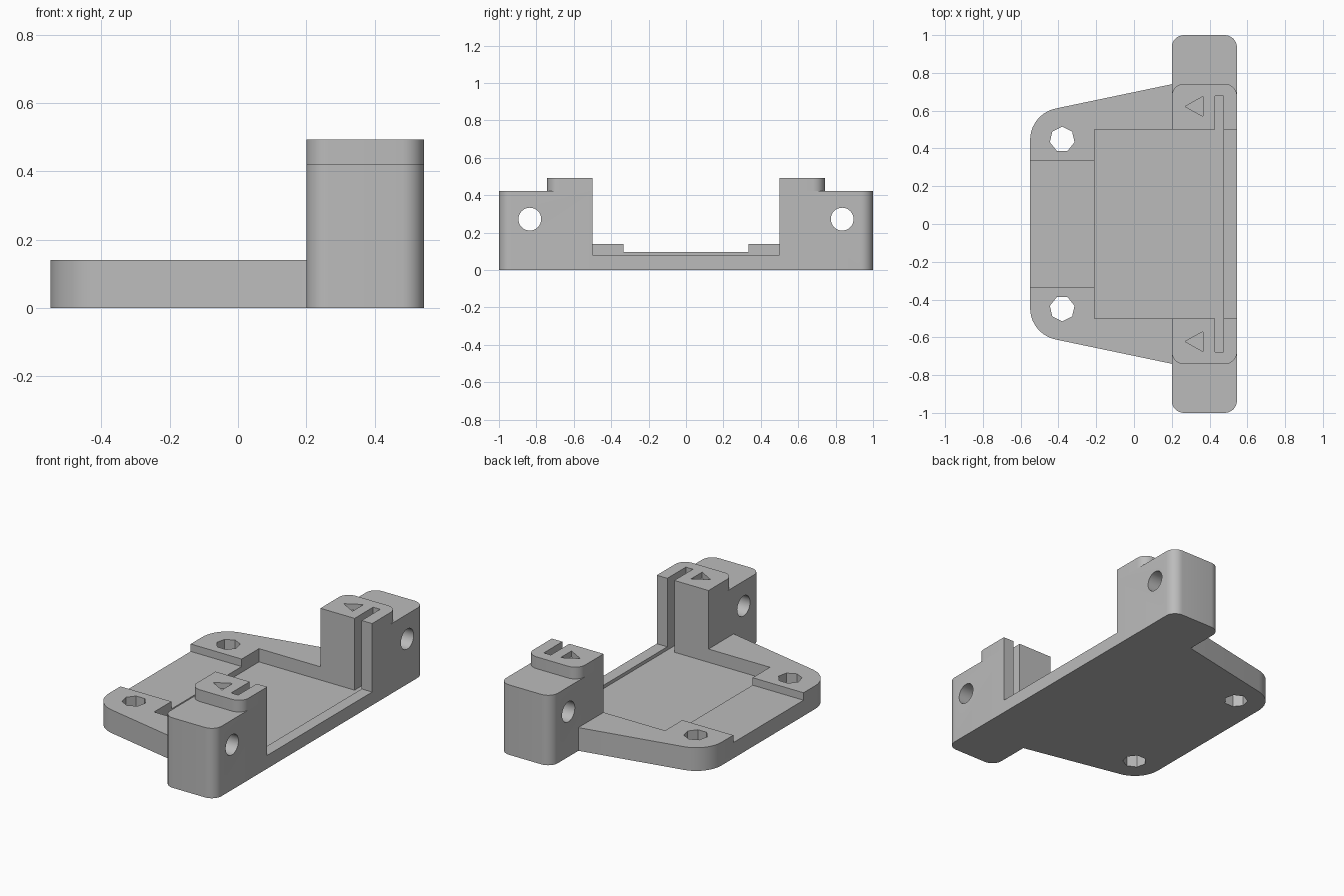
import bpy, bmesh
from math import sin, cos, radians

cube = bpy.data.objects.get("Cube")
if cube:
    bpy.data.objects.remove(cube, do_unlink=True)

grey = bpy.data.materials.new("plain grey")
grey.use_nodes = True
grey.diffuse_color = (0.5, 0.5, 0.5, 1)
grey.node_tree.nodes["Principled BSDF"].inputs["Base Color"].default_value = grey.diffuse_color

LEFT, RIGHT = -0.55, 0.545           # ends of the bracket in x
POST_X, POST_Y = 0.2, 0.5            # inner edges of the posts
PLATE_TOP, LIP, FLOOR, CHANNEL = 0.14, 0.08, 0.06, 0.095
POST_TOP, CAP_TOP = 0.422, 0.493
HOLE_X, HOLE_Y = -0.38, 0.445


def arc(cx, cy, r, start, end, steps):
    """Points along an arc, angles in degrees."""
    angles = [radians(start + (end - start) * i / steps) for i in range(steps + 1)]
    return [(cx + r * cos(a), cy + r * sin(a)) for a in angles]


def box(x0, x1, y0, y1):
    return [(x0, y0), (x1, y0), (x1, y1), (x0, y1)]


def mirror(points, side):
    return [(x, y * side) for x, y in points]


def prism(name, points, low, high, along_x=False):
    """Extrude an outline up z, or a (y, z) outline along x."""
    place = (lambda p, h: (h, p[0], p[1])) if along_x else (lambda p, h: (p[0], p[1], h))
    bm = bmesh.new()
    bottom = [bm.verts.new(place(p, low)) for p in points]
    top = [bm.verts.new(place(p, high)) for p in points]
    bm.faces.new(bottom)
    bm.faces.new(top)
    for i in range(len(points)):
        j = (i + 1) % len(points)
        bm.faces.new((bottom[i], bottom[j], top[j], top[i]))
    bmesh.ops.recalc_face_normals(bm, faces=bm.faces)
    mesh = bpy.data.meshes.new(name)
    bm.to_mesh(mesh)
    bm.free()
    mesh.materials.append(grey)
    obj = bpy.data.objects.new(name, mesh)
    bpy.context.collection.objects.link(obj)
    return obj


def activate(obj):
    bpy.ops.object.select_all(action="DESELECT")
    obj.select_set(True)
    bpy.context.view_layer.objects.active = obj


def carve(obj, *cutters):
    """Subtract the cutters, remove them and shade the rounded corners."""
    activate(obj)
    for cutter in cutters:
        cutter.hide_render = True
        mod = obj.modifiers.new("cut", "BOOLEAN")
        mod.operation = "DIFFERENCE"
        mod.solver = "EXACT"
        mod.object = cutter
        bpy.ops.object.modifier_apply(modifier=mod.name)
        bpy.data.objects.remove(cutter, do_unlink=True)
    bpy.ops.object.shade_smooth_by_angle(angle=radians(30))


def rounded_block(y_end, r):
    """Block outline with its two outer corners rounded."""
    return ([(POST_X, POST_Y), (RIGHT, POST_Y)]
            + arc(RIGHT - r, y_end - r, r, 0, 90, 8)
            + arc(POST_X + r, y_end - r, r, 90, 180, 8))


# Tapered base plate, fitted between the posts
half = [(RIGHT, POST_Y), (POST_X, POST_Y), (POST_X, 0.74)]
half += arc(HOLE_X, HOLE_Y, 0.17, 101.5, 180, 10)
plate = prism("base_plate", half + mirror(half, -1)[::-1], 0, PLATE_TOP)
cutters = [
    prism("pocket", box(-0.21, 0.475, -POST_Y, POST_Y), FLOOR, 1),
    prism("lip_cut", box(0.4, 0.6, -0.6, 0.6), LIP, 1),
    prism("channel", box(-0.6, -0.2, -0.335, 0.335), CHANNEL, 1),
]
for side in (1, -1):
    # Seven-sided screw holes
    ring = arc(HOLE_X, HOLE_Y + 0.003, 0.067, 90, 450, 7)[:-1]
    cutters.append(prism("screw_hole", mirror(ring, side), -1, 1))
carve(plate, *cutters)

# Posts with stepped caps
for side, label in ((1, "back"), (-1, "front")):
    def slot():
        return prism("slot", mirror(box(0.428, 0.475, 0.4, 0.677), side), FLOOR, 1)

    post = prism(label + "_post", mirror(rounded_block(1, 0.065), side), 0, POST_TOP)
    bore = arc(0.835 * side, 0.272, 0.061, 0, 360, 32)[:-1]
    carve(post, slot(), prism("bore", bore, 0, 1, along_x=True))

    cap = prism(label + "_cap", mirror(rounded_block(0.742, 0.065), side), POST_TOP, CAP_TOP)
    arrow = [(0.27, 0.622), (0.365, 0.57), (0.365, 0.675)]
    carve(cap, slot(), prism("arrow_recess", mirror(arrow, side), CAP_TOP - 0.035, 1))
